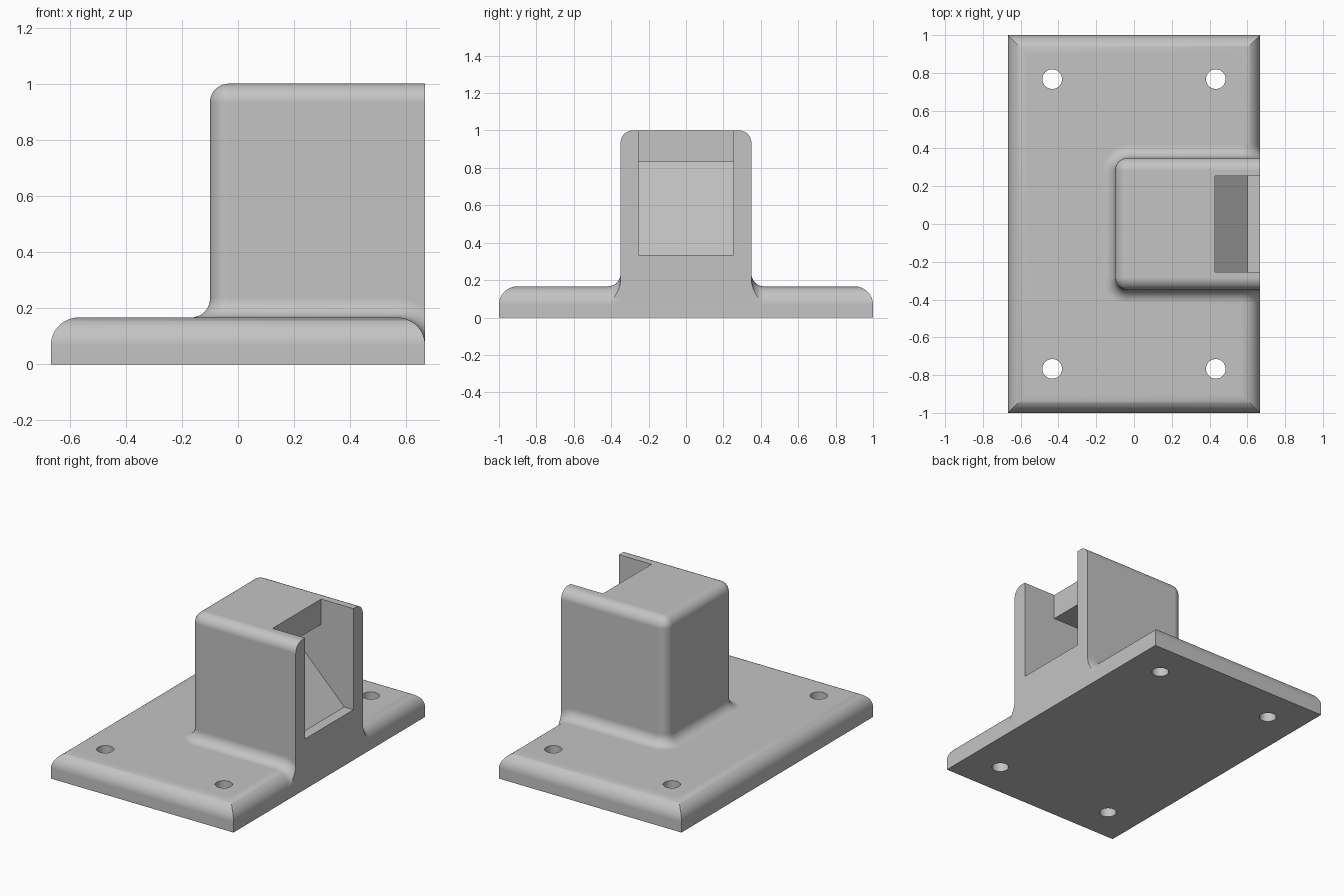
import bpy, bmesh, math
from mathutils import Vector

if "Cube" in bpy.data.objects:
    bpy.data.objects.remove(bpy.data.objects["Cube"], do_unlink=True)

END_X, HALF_Y, PLATE_TOP, PLATE_R = 0.667, 1.0, 0.167, 0.1
BLOCK_X, BLOCK_Y, BLOCK_TOP, R = -0.1, 0.35, 1.0, 0.067
STEPS = 12
QUARTER = [math.pi / 2 * i / STEPS for i in range(STEPS + 1)]

grey = bpy.data.materials.new("plain grey")
grey.use_nodes = True
grey.diffuse_color = (0.55, 0.55, 0.55, 1)
grey.node_tree.nodes["Principled BSDF"].inputs["Base Color"].default_value = grey.diffuse_color


def loft(name, rings, clip_x=None):
    """Skin a row of closed rings and cap both ends."""
    bm = bmesh.new()
    rows = [[bm.verts.new(p) for p in ring] for ring in rings]
    n = len(rows[0])
    for low, high in zip(rows, rows[1:]):
        for i in range(n):
            j = (i + 1) % n
            bm.faces.new((low[i], low[j], high[j], high[i]))
    bm.faces.new(rows[0][::-1])
    bm.faces.new(rows[-1])
    if clip_x is not None:
        bmesh.ops.bisect_plane(bm, geom=bm.verts[:] + bm.edges[:] + bm.faces[:], dist=1e-6,
                               plane_co=(clip_x, 0, 0), plane_no=(1, 0, 0), clear_outer=True)
        bmesh.ops.holes_fill(bm, edges=[e for e in bm.edges if e.is_boundary], sides=0)
    bmesh.ops.recalc_face_normals(bm, faces=bm.faces[:])
    mesh = bpy.data.meshes.new(name)
    bm.to_mesh(mesh)
    bm.free()
    mesh.materials.append(grey)
    obj = bpy.data.objects.new(name, mesh)
    bpy.context.collection.objects.link(obj)
    return obj


def activate(obj):
    bpy.ops.object.select_all(action='DESELECT')
    obj.select_set(True)
    bpy.context.view_layer.objects.active = obj


def cut(obj, cutter):
    cutter.hide_render = True
    mod = obj.modifiers.new("cut", 'BOOLEAN')
    mod.operation, mod.solver, mod.object = 'DIFFERENCE', 'EXACT', cutter
    activate(obj)
    bpy.ops.object.modifier_apply(modifier=mod.name)
    bpy.data.objects.remove(cutter, do_unlink=True)


def smooth(obj, weighted=True):
    activate(obj)
    bpy.ops.object.shade_smooth_by_angle(angle=math.radians(30))
    if weighted:
        obj.modifiers.new("even shading", 'WEIGHTED_NORMAL').keep_sharp = True


# Base plate with rounded, mitred top edges
def plate_ring(inset, z):
    x, y = END_X - inset, HALF_Y - inset
    return [(-x, -y, z), (x, -y, z), (x, y, z), (-x, y, z)]


plate = loft("base_plate", [plate_ring(0, 0)] + [
    plate_ring(PLATE_R * (1 - math.cos(a)), PLATE_TOP - PLATE_R * (1 - math.sin(a)))
    for a in QUARTER])

# Four screw holes
for sx in (-1, 1):
    for sy in (-1, 1):
        circle = [(0.433 * sx + 0.052 * math.cos(a), 0.767 * sy + 0.052 * math.sin(a))
                  for a in (math.tau * i / 40 for i in range(40))]
        cut(plate, loft("hole_cutter", [[(x, y, z) for x, y in circle] for z in (-0.1, 0.3)]))
smooth(plate)


# Upright block, rounded everywhere except on its open end
def block_ring(inset, z):
    r = max(R - inset, 0.0005)
    cx, cy = BLOCK_X + R, BLOCK_Y - R
    top = [(cx - r * math.sin(a), cy + r * math.cos(a), z) for a in QUARTER]
    bottom = [(x, -y, z) for x, y, z in reversed(top)]
    return [(END_X, cy + r, z)] + top + bottom + [(END_X, -cy - r, z)]


block = loft("upright_block", [block_ring(0, 0.02)] + [
    block_ring(R * (1 - math.cos(a)), BLOCK_TOP - R * (1 - math.sin(a))) for a in QUARTER])

# Pocket with a sloped back, open at the end and at the top
pocket = [(0.75, 0.333), (0.6, 0.333), (0.1, 0.833), (0.43, 0.833), (0.43, 1.1), (0.75, 1.1)]
cut(block, loft("pocket_cutter", [[(x, y, z) for x, z in pocket] for y in (-0.253, 0.253)]))
smooth(block)

# Fillet where block meets plate: a hollow arc swept round the block and over the plate edge
path = []
for a in reversed(QUARTER):
    n = Vector((math.sin(a), 0, math.cos(a)))
    p = Vector((END_X - PLATE_R, BLOCK_Y, PLATE_TOP - PLATE_R)) + n * PLATE_R
    path.append((p, Vector((0, 1, 0)), n))
for a in QUARTER:
    d = Vector((-math.sin(a), math.cos(a), 0))
    p = Vector((BLOCK_X + R, BLOCK_Y - R, PLATE_TOP)) + d * R
    path.append((p, d, Vector((0, 0, 1))))
flip = lambda v: Vector((v.x, -v.y, v.z))
path += [(flip(p), flip(d), n) for p, d, n in reversed(path)]


def fillet_ring(p, d, n):
    arc = [p + d * R * (1 - math.sin(t)) + n * R * (1 - math.cos(t)) for t in QUARTER]
    return arc + [p - d * 0.02 - n * 0.02]


fillet = loft("base_fillet", [fillet_ring(*step) for step in path], clip_x=END_X)
smooth(fillet, weighted=False)
